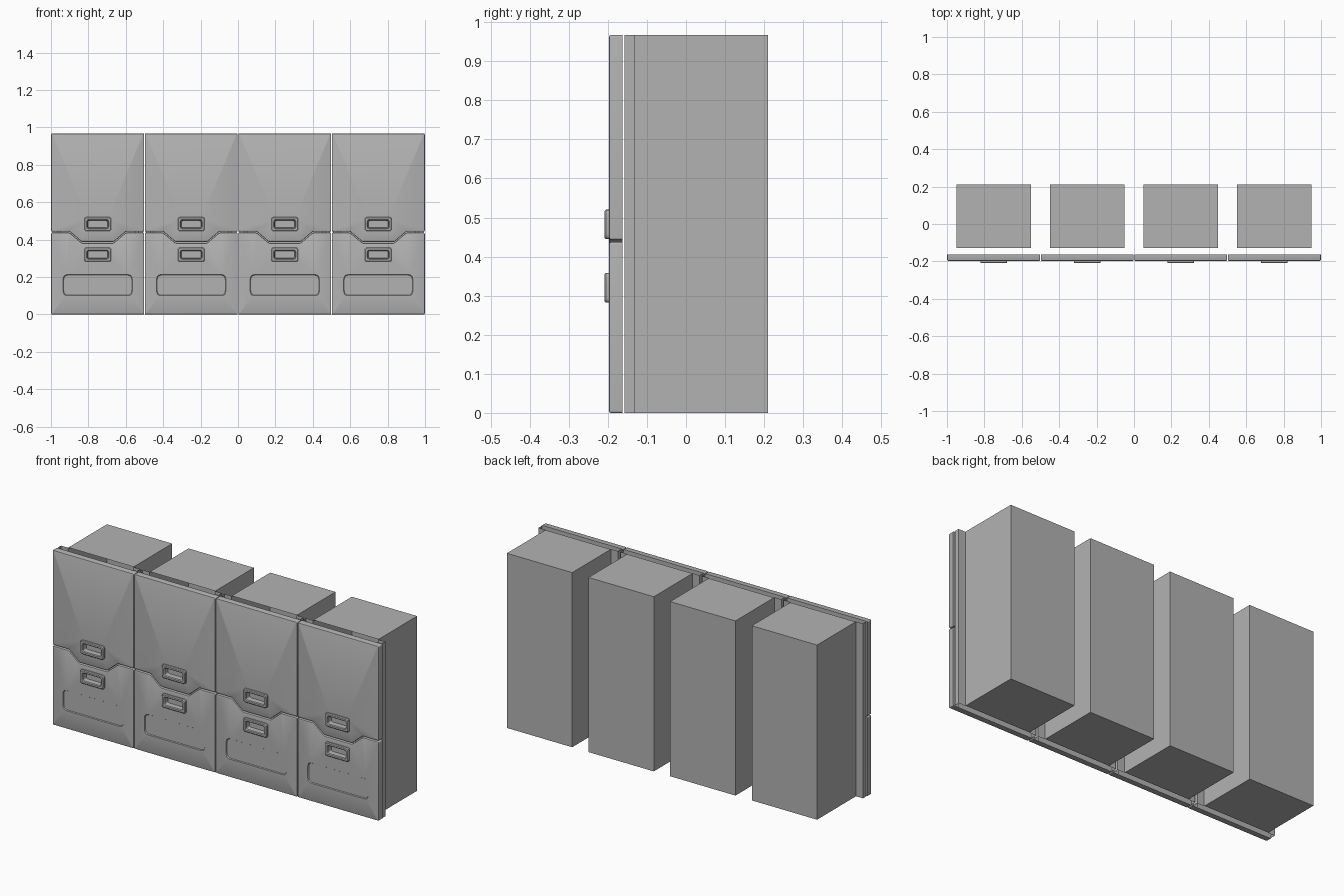
import bpy, bmesh, math
from mathutils import Vector

cube = bpy.data.objects.get("Cube")
if cube:
    bpy.data.objects.remove(cube, do_unlink=True)

H, HALF = 0.967, 0.2485
DOOR_BACK, DOOR_FRONT, HANDLE_FRONT = -0.163, -0.197, -0.209
CENTRES = [-0.75, -0.25, 0.25, 0.75]

grey = bpy.data.materials.new("locker_grey")
grey.use_nodes = True
grey.diffuse_color = (0.45, 0.45, 0.45, 1)
grey.node_tree.nodes["Principled BSDF"].inputs["Base Color"].default_value = (0.45, 0.45, 0.45, 1)


def rect(w, z0, z1):
    return [Vector(p) for p in ((-w, z0), (w, z0), (w, z1), (-w, z1))]


def inset(poly, d):
    """Move every edge of a counter-clockwise polygon inwards by d."""
    out = []
    for i, p in enumerate(poly):
        a = (p - poly[i - 1]).normalized()
        b = (poly[(i + 1) % len(poly)] - p).normalized()
        na, nb = Vector((-a.y, a.x)), Vector((-b.y, b.x))
        out.append(p + (na + nb) * (d / (1 + na.dot(nb))))
    return out


def rounded(poly, r, steps=4):
    """Round the polygon corners with short curves."""
    out = []
    for i, p in enumerate(poly):
        a = p + (poly[i - 1] - p).normalized() * r
        b = p + (poly[(i + 1) % len(poly)] - p).normalized() * r
        for s in range(steps + 1):
            t = s / steps
            out.append(a * (1 - t) ** 2 + p * (2 * t * (1 - t)) + b * t * t)
    return out


def loop(bm, poly, y):
    return [bm.verts.new((p.x, y, p.y)) for p in poly]


def stack(bm, poly, r, levels):
    """Join rounded outlines at successive (inset, y) levels; return all loops."""
    loops = [loop(bm, rounded(inset(poly, d), r), y) for d, y in levels]
    for a, b in zip(loops, loops[1:]):
        for i in range(len(a)):
            bm.faces.new((a[i - 1], a[i], b[i], b[i - 1]))
    return loops


def fill(bm, loops):
    edges = []
    for lp in loops:
        for i in range(len(lp)):
            e = bm.edges.get((lp[i - 1], lp[i]))
            edges.append(e or bm.edges.new((lp[i - 1], lp[i])))
    bmesh.ops.triangle_fill(bm, use_beauty=True, edges=edges, normal=(0, -1, 0))


def place(bm, name, smooth=True):
    """Make one mesh and repeat it for each locker."""
    bmesh.ops.recalc_face_normals(bm, faces=bm.faces)
    mesh = bpy.data.meshes.new(name)
    bm.to_mesh(mesh)
    bm.free()
    mesh.materials.append(grey)
    for i, x in enumerate(CENTRES):
        ob = bpy.data.objects.new(f"{name}_{i + 1}", mesh)
        ob.location.x = x
        bpy.context.collection.objects.link(ob)
    if smooth:
        bpy.ops.object.select_all(action="DESELECT")
        ob.select_set(True)
        bpy.context.view_layer.objects.active = ob
        bpy.ops.object.shade_smooth_by_angle(angle=math.radians(35))


def door(name, outline, pockets):
    """Door leaf with softened front edges and recessed pockets."""
    bm = bmesh.new()
    soft = [(0, DOOR_BACK), (0, DOOR_FRONT + 0.005),
            (0.0015, DOOR_FRONT + 0.0015), (0.005, DOOR_FRONT)]
    shell = stack(bm, outline, 0.006, soft)
    fill(bm, [shell[0]])
    holes = []
    for poly, r, depth in pockets:
        ring = stack(bm, poly, r, [(0, DOOR_FRONT), (0.003, DOOR_FRONT + depth)])
        bm.faces.new(ring[-1])
        holes.append(ring[0])
    fill(bm, [shell[-1]] + holes)
    place(bm, name)


def handle(name, z0, z1, rim, pocket_top):
    """Raised handle surround with a sunken finger slot."""
    bm = bmesh.new()
    ring = stack(bm, rect(0.072, z0, z1), 0.012,
                 [(0, DOOR_FRONT + 0.002), (0, HANDLE_FRONT + 0.004),
                  (0.004, HANDLE_FRONT)])
    slot = stack(bm, rect(0.072 - rim, z0 + rim, pocket_top), 0.01,
                 [(0, HANDLE_FRONT), (0.004, HANDLE_FRONT + 0.004),
                  (0.006, DOOR_FRONT + 0.018)])
    bm.faces.new(slot[-1])
    fill(bm, [ring[-1], slot[0]])
    place(bm, name)


# Locker box, open at the front behind the door
bm = bmesh.new()
back = loop(bm, rect(0.2, 0, H), 0.21)
front = loop(bm, rect(0.2, 0, H), -0.127)
bm.faces.new(back)
for i in range(4):
    bm.faces.new((back[i - 1], back[i], front[i], front[i - 1]))
place(bm, "locker_box", smooth=False)

# Folded sheet rails along both sides of the opening
bm = bmesh.new()
profile = [(0.2, -0.127), (0.2, -0.13), (0.243, -0.13), (0.243, -0.158), (0.215, -0.158)]
for side in (-1, 1):
    cols = [[bm.verts.new((side * x, y, z)) for z in (0, H)] for x, y in profile]
    for a, b in zip(cols, cols[1:]):
        bm.faces.new((a[0], a[1], b[1], b[0]))
place(bm, "side_rail", smooth=False)

# Doors meet along a stepped seam
gap = 0.003
seam = [(-HALF, 0.44), (-0.15, 0.44), (-0.085, 0.385), (0.085, 0.385), (0.15, 0.44), (HALF, 0.44)]
upper = [Vector((x, z + gap)) for x, z in seam] + [Vector((HALF, H)), Vector((-HALF, H))]
lower = [Vector((-HALF, 0)), Vector((HALF, 0))] + [Vector((x, z - gap)) for x, z in reversed(seam)]
door("upper_door", upper, [(rect(0.064, 0.453, 0.512), 0.01, 0.022)])
door("lower_door", lower, [(rect(0.064, 0.29, 0.35), 0.01, 0.022),
                           (rect(0.185, 0.1, 0.213), 0.025, 0.005)])

# Handles
handle("upper_handle", 0.445, 0.52, 0.013, 0.507)
handle("lower_handle", 0.282, 0.358, 0.013, 0.345)
